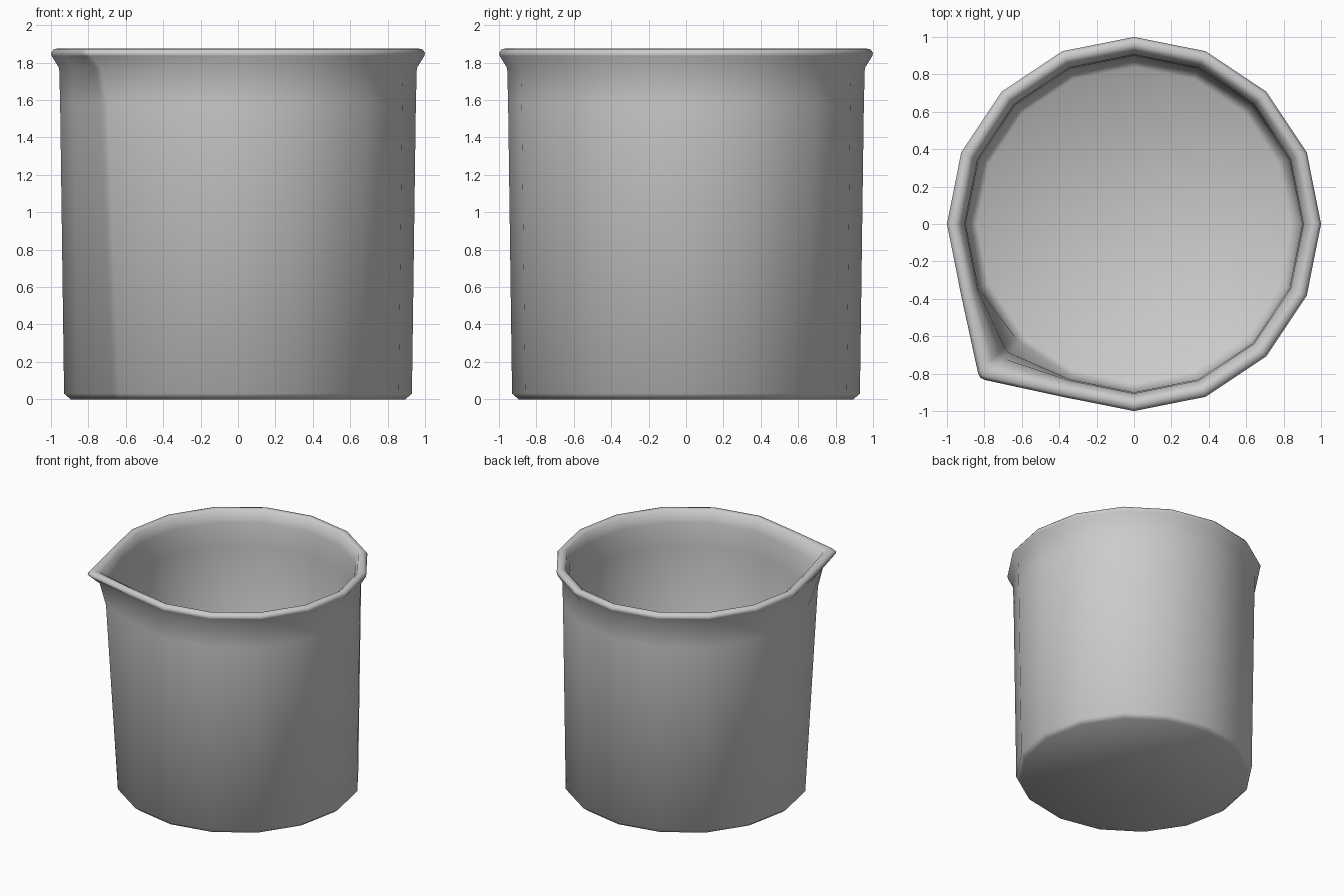
import bpy, bmesh
from math import cos, sin, pi

if "Cube" in bpy.data.objects:
    bpy.data.objects.remove(bpy.data.objects["Cube"])

SIDES = 16
SPOUT = 10  # column at 225 degrees

# cross-section: radius, height, radius at the spout corner
PROFILE = [
    (0.895, 0.000, 0.895), (0.930, 0.030, 0.930),                          # base edge
    (0.951, 1.580, 1.025), (0.956, 1.770, 1.075),                          # outer wall
    (0.996, 1.835, 1.155), (1.000, 1.852, 1.170), (0.985, 1.872, 1.150),   # rolled lip
    (0.955, 1.876, 1.110), (0.930, 1.860, 1.065),
    (0.906, 1.775, 1.010), (0.900, 1.580, 0.965),                          # inner wall
    (0.880, 0.080, 0.882), (0.840, 0.045, 0.840),                          # floor edge
]


def point(i, r):
    a = 2 * pi * i / SIDES
    return r * cos(a), r * sin(a)


def mix(p, q, t):
    return tuple(a + (b - a) * t for a, b in zip(p, q))


def ring(bm, r, z, rs):
    pts = []
    for i in range(SIDES):
        if i == SPOUT:
            # blunted spout corner made of three columns
            c = point(i, rs)
            a = mix(c, point(i - 1, r), 0.07)
            b = mix(c, point(i + 1, r), 0.07)
            pts += [a, mix(c, mix(a, b, 0.5), 0.45), b]
        else:
            pts.append(point(i, r))
    return [bm.verts.new((x, y, z)) for x, y in pts]


# beaker body, lip and spout as one skin
bm = bmesh.new()
rings = [ring(bm, *p) for p in PROFILE]
n = len(rings[0])
for lo, hi in zip(rings, rings[1:]):
    for i in range(n):
        j = (i + 1) % n
        bm.faces.new((lo[i], lo[j], hi[j], hi[i]))
bm.faces.new(rings[0][::-1])
bm.faces.new(rings[-1])
bmesh.ops.recalc_face_normals(bm, faces=bm.faces)
for f in bm.faces:
    f.smooth = True

mesh = bpy.data.meshes.new("beaker")
bm.to_mesh(mesh)
bm.free()
beaker = bpy.data.objects.new("beaker", mesh)
bpy.context.collection.objects.link(beaker)
